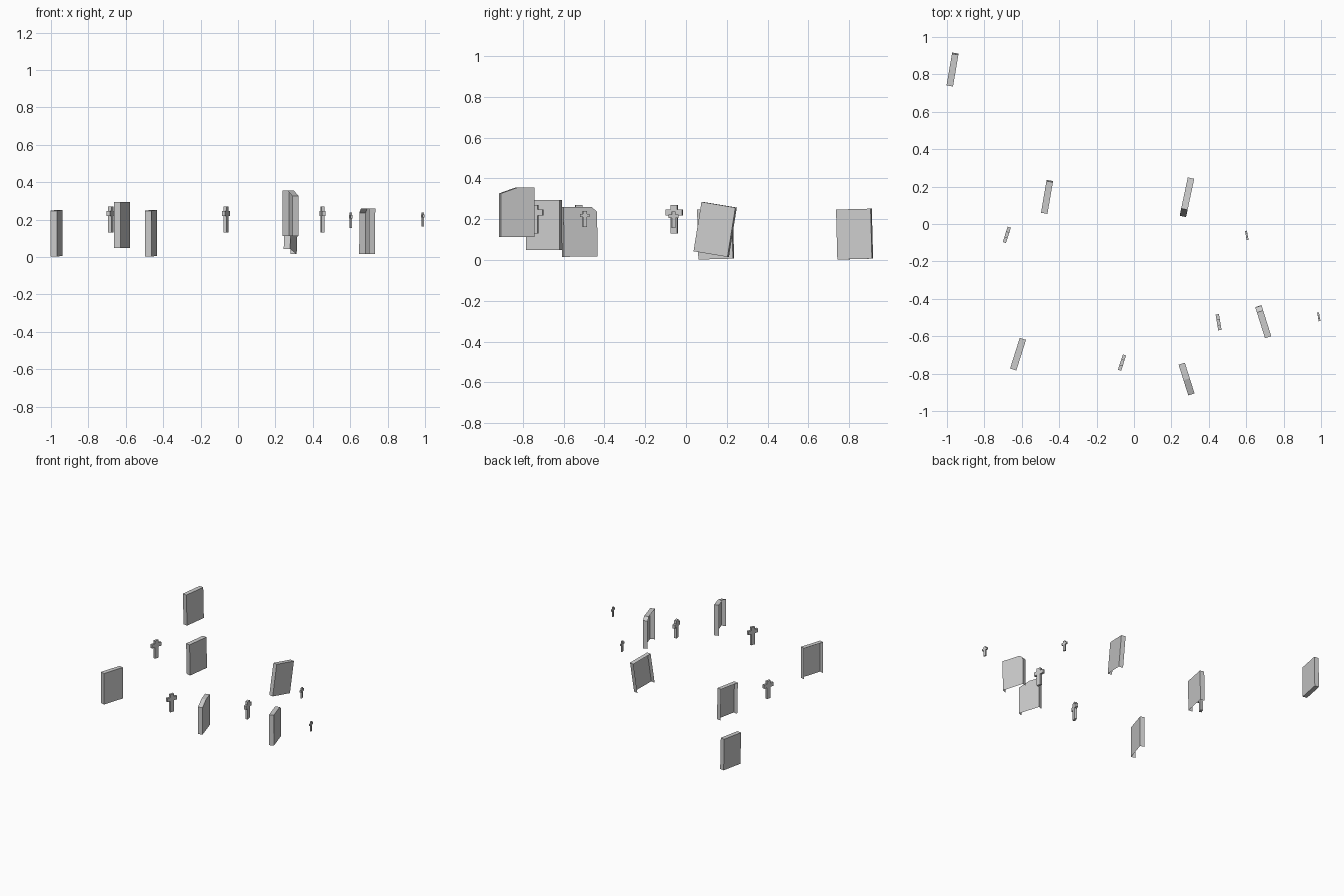
import bpy, math
from mathutils import Matrix

if "Cube" in bpy.data.objects:
    bpy.data.objects.remove(bpy.data.objects["Cube"])


def plate(name, profile, thick, pos, yaw, tilt=0, hollow=False):
    """Extrude a counter-clockwise (y, z) profile along x; hollow leaves back and bottom open."""
    n, h = len(profile), thick / 2
    verts = [(h, y, z) for y, z in profile] + [(-h, y, z) for y, z in profile]
    faces = [list(range(n))]
    for i in range(n):
        if hollow and i == 0:
            continue
        j = (i + 1) % n
        faces.append([i, n + i, n + j, j])
    if not hollow:
        faces.append(list(range(2 * n - 1, n - 1, -1)))
    mesh = bpy.data.meshes.new(name)
    mesh.from_pydata(verts, [], faces)
    mesh.transform(Matrix.Rotation(math.radians(-yaw), 4, 'Z')
                   @ Matrix.Rotation(math.radians(tilt), 4, 'X'))
    obj = bpy.data.objects.new(name, mesh)
    obj.location = pos
    bpy.context.collection.objects.link(obj)


def slab(height, left_cut=None, right_cut=None, w=0.086):
    """Rectangular slab outline with optional clipped top corners (dy, dz)."""
    h = height / 2
    pts = [(-w, -h), (w, -h)]
    if right_cut:
        pts += [(w, h - right_cut[1]), (w - right_cut[0], h)]
    else:
        pts.append((w, h))
    if left_cut:
        pts += [(-w + left_cut[0], h), (-w, h - left_cut[1])]
    else:
        pts.append((-w, h))
    return pts


def cross(s):
    """Cross outline, foot at the origin."""
    a, b = 0.017 * s, 0.043 * s
    lo, hi, top = 0.088 * s, 0.117 * s, 0.14 * s
    right = [(a, 0), (a, lo), (b, lo), (b, hi), (a, hi), (a, top)]
    return [(-a, 0)] + right + [(-y, z) for y, z in reversed(right[1:])]


# Standing slabs: position, yaw, tilt, outline, open back
slabs = [
    ((-0.97, 0.826, 0.127), 9.7, 1.5, slab(0.245), False),
    ((-0.465, 0.145, 0.127), 9.7, 1.5, slab(0.245), True),
    ((0.283, 0.143, 0.150), 12, -9.3, slab(0.245), True),
    ((-0.62, -0.696, 0.172), 17.5, 0, slab(0.246), True),
    ((0.691, -0.522, 0.138), -17.5, 0.5, slab(0.243, right_cut=(0.028, 0.024)), True),
    ((0.281, -0.829, 0.234), -17.5, 0, slab(0.243, left_cut=(0.085, 0.029)), True),
]
for i, (pos, yaw, tilt, outline, hollow) in enumerate(slabs):
    plate(f"stone_slab_{i + 1}", outline, 0.035, pos, yaw, tilt, hollow)

# Crosses: foot position, yaw, scale
crosses = [
    ((-0.68, -0.058, 0.13), 18, 1.0),
    ((-0.064, -0.741, 0.13), 18, 1.0),
    ((0.452, -0.525, 0.13), -9.5, 1.0),
    ((0.603, -0.061, 0.156), -10, 0.58),
    ((0.988, -0.496, 0.162), -10, 0.55),
]
for i, (pos, yaw, s) in enumerate(crosses):
    plate(f"cross_{i + 1}", cross(s), 0.018 * s, pos, yaw)
